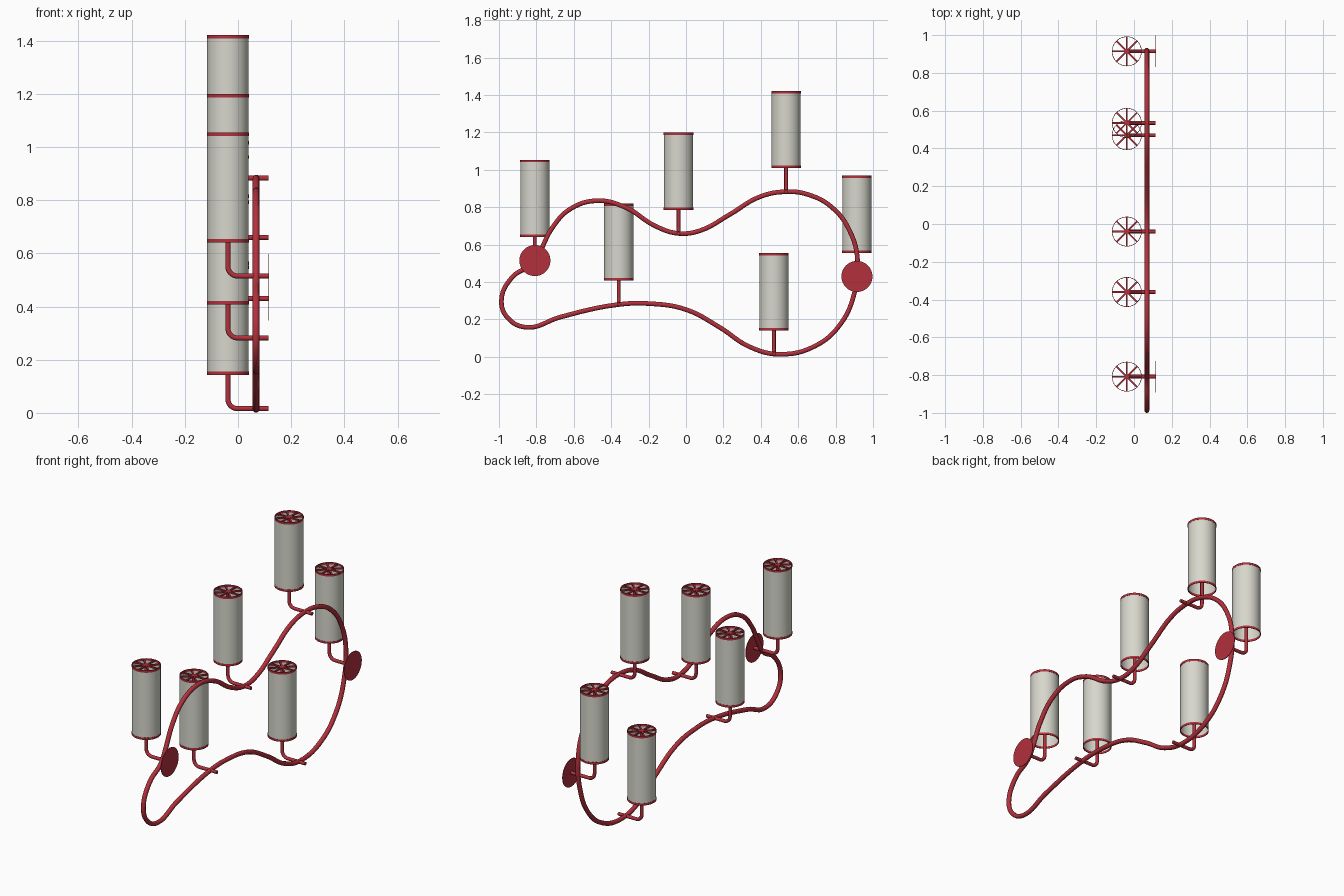
import bpy, bmesh, math
from mathutils import Matrix, Vector

if "Cube" in bpy.data.objects:
    bpy.data.objects.remove(bpy.data.objects["Cube"])


def material(name, rgb):
    m = bpy.data.materials.new(name)
    m.diffuse_color = (*rgb, 1)
    m.use_nodes = True
    m.node_tree.nodes["Principled BSDF"].inputs["Base Color"].default_value = m.diffuse_color
    return m


RED = material("red_metal", (0.45, 0.03, 0.045))
CREAM = material("cream_shade", (0.68, 0.68, 0.61))


def finish(obj, mat):
    obj.data.materials.clear()
    obj.data.materials.append(mat)
    bpy.ops.object.select_all(action='DESELECT')
    obj.select_set(True)
    bpy.context.view_layer.objects.active = obj
    if obj.type == 'CURVE':
        bpy.ops.object.convert(target='MESH')
    bpy.ops.object.shade_smooth_by_angle(angle=math.radians(40))


def from_bmesh(name, bm, mat):
    me = bpy.data.meshes.new(name)
    bm.to_mesh(me)
    bm.free()
    obj = bpy.data.objects.new(name, me)
    bpy.context.collection.objects.link(obj)
    finish(obj, mat)
    return obj


def tube(name, pts, radius, cyclic=False, smooth=True, res=6):
    cu = bpy.data.curves.new(name, 'CURVE')
    cu.dimensions = '3D'
    cu.bevel_depth = radius
    cu.bevel_resolution = 3
    cu.resolution_u = res
    cu.use_fill_caps = not cyclic
    sp = cu.splines.new('BEZIER' if smooth else 'POLY')
    if smooth:
        sp.bezier_points.add(len(pts) - 1)
        for b, p in zip(sp.bezier_points, pts):
            b.co = p
            b.handle_left_type = b.handle_right_type = 'AUTO'
    else:
        sp.points.add(len(pts) - 1)
        for b, p in zip(sp.points, pts):
            b.co = (*p, 1)
    sp.use_cyclic_u = cyclic
    obj = bpy.data.objects.new(name, cu)
    bpy.context.collection.objects.link(obj)
    finish(obj, RED)


def wall(bm, center, profile, n=40):
    """Revolve an (r, z) profile around a vertical axis."""
    cx, cy = center
    rings = [[bm.verts.new((cx + r * math.cos(2 * math.pi * i / n),
                            cy + r * math.sin(2 * math.pi * i / n), z))
              for i in range(n)] for r, z in profile]
    for a, b in zip(rings, rings[1:]):
        for i in range(n):
            j = (i + 1) % n
            bm.faces.new((a[i], a[j], b[j], b[i]))


# Wavy closed frame in the y-z plane
X_FRAME = 0.068
LOOP = [(-0.987, 0.30), (-0.95, 0.205), (-0.85, 0.158), (-0.675, 0.212),
        (-0.36, 0.28), (-0.20, 0.285), (0.0, 0.253), (0.18, 0.158),
        (0.34, 0.054), (0.50, 0.014), (0.69, 0.058), (0.825, 0.174),
        (0.90, 0.34), (0.918, 0.51), (0.877, 0.67), (0.78, 0.80),
        (0.652, 0.868), (0.535, 0.883), (0.395, 0.856), (0.235, 0.762),
        (0.075, 0.675), (-0.04, 0.66), (-0.165, 0.70), (-0.325, 0.80),
        (-0.475, 0.835), (-0.62, 0.79), (-0.715, 0.69), (-0.775, 0.575),
        (-0.82, 0.50), (-0.93, 0.425)]
tube("wavy_frame", [(X_FRAME, y, z) for y, z in LOOP], 0.013, cyclic=True)

# Candle holders: (y, arm height, has wall plate)
HOLDERS = [(-0.808, 0.515, True), (-0.36, 0.282, False), (-0.04, 0.66, False),
           (0.535, 0.883, False), (0.914, 0.43, True), (0.47, 0.016, False)]
XC, R, BAND = -0.038, 0.079, 0.013
BEND = 0.036

for k, (y, z, plate) in enumerate(HOLDERS, 1):
    z0, z1 = z + 0.126, z + 0.539

    # Bent arm with upright stem
    bend = [(XC + BEND - BEND * math.sin(a), y, z + BEND - BEND * math.cos(a))
            for a in (i * math.pi / 16 for i in range(9))]
    tube(f"arm_{k}", [(0.115, y, z)] + bend + [(XC, y, z1 - 0.006)], 0.010,
         smooth=False)

    # Open cylindrical shade
    bm = bmesh.new()
    wall(bm, (XC, y), [(R - 0.001, z0 + 0.002), (R - 0.001, z1 - 0.002)])
    from_bmesh(f"shade_{k}", bm, CREAM)

    # Rims at both ends and the spokes across the top
    bm = bmesh.new()
    for a in (z0, z1 - BAND):
        b, ri = a + BAND, R - 0.003
        wall(bm, (XC, y), [(ri, a), (R, a), (R, b), (ri, b), (ri, a)])
    bmesh.ops.remove_doubles(bm, verts=bm.verts, dist=1e-5)
    for i in range(4):
        bmesh.ops.create_cube(bm, size=1, matrix=(
            Matrix.Translation((XC, y, z1 - 0.006))
            @ Matrix.Rotation(i * math.pi / 4, 4, 'Z')
            @ Matrix.Diagonal((2 * R - 0.004, 0.009, 0.008, 1))))
    from_bmesh(f"shade_rims_{k}", bm, RED)

    # Round wall plate
    if plate:
        bm = bmesh.new()
        bmesh.ops.create_cone(
            bm, cap_ends=True, segments=48, radius1=0.083, radius2=0.083,
            depth=0.003, matrix=Matrix.Translation((0.1155, y, z))
            @ Matrix.Rotation(math.pi / 2, 4, 'Y'))
        from_bmesh(f"wall_plate_{k}", bm, RED)
